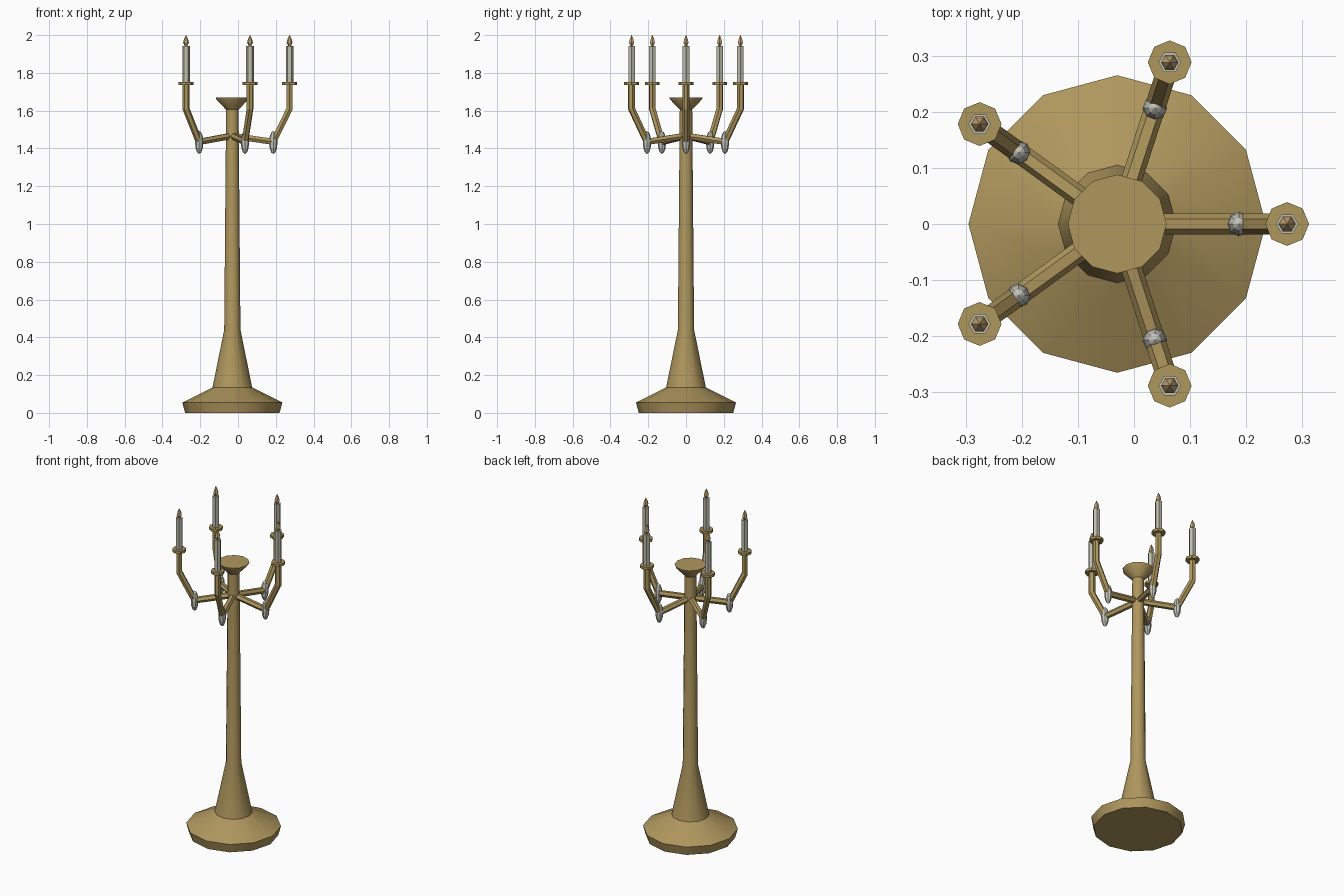
import bpy, math
from mathutils import Vector, Matrix

cube = bpy.data.objects.get("Cube")
if cube:
    bpy.data.objects.remove(cube, do_unlink=True)

CENTRE = Vector((-0.03, 0, 0))
ARM_REACH, ELBOW = 0.303, 0.217


def material(name, rgb):
    m = bpy.data.materials.new(name)
    m.use_nodes = True
    m.diffuse_color = (*rgb, 1)
    m.node_tree.nodes["Principled BSDF"].inputs["Base Color"].default_value = (*rgb, 1)
    return m


brass = material("brass", (0.43, 0.31, 0.11))
wax = material("pale wax", (0.52, 0.52, 0.43))
glass = material("crystal", (0.56, 0.56, 0.50))
flame = material("flame", (0.56, 0.37, 0.17))


def build(name, rings, mat, matrix, smooth=None):
    """Skin a list of vertex rings, capping both ends."""
    n = len(rings[0])
    verts = [p for ring in rings for p in ring]
    faces = [(k * n + i, k * n + (i + 1) % n, (k + 1) * n + (i + 1) % n, (k + 1) * n + i)
             for k in range(len(rings) - 1) for i in range(n)]
    faces.append(tuple(reversed(range(n))))
    faces.append(tuple(range(len(verts) - n, len(verts))))
    mesh = bpy.data.meshes.new(name)
    mesh.from_pydata(verts, [], faces)
    mesh.materials.append(mat)
    ob = bpy.data.objects.new(name, mesh)
    bpy.context.collection.objects.link(ob)
    ob.matrix_world = matrix
    if smooth:
        bpy.ops.object.select_all(action='DESELECT')
        ob.select_set(True)
        bpy.context.view_layer.objects.active = ob
        bpy.ops.object.shade_smooth_by_angle(angle=math.radians(smooth))
    return ob


def lathe(name, profile, sides, mat, matrix, smooth=None):
    """Turn a (radius, height) profile about the z axis."""
    rings = [[(r * math.cos(math.tau * i / sides), r * math.sin(math.tau * i / sides), z)
              for i in range(sides)] for r, z in profile]
    return build(name, rings, mat, matrix, smooth)


def tube(name, path, radius, mat, matrix):
    """Hexagonal tube with mitred bends along a path in the xz plane."""
    rings = []
    for i, p in enumerate(path):
        a = (p - path[max(i - 1, 0)]).normalized()
        b = (path[min(i + 1, len(path) - 1)] - p).normalized()
        t = (a + b).normalized()
        stretch = 1 / t.dot(a if a.length else b)
        up = Vector((-t.z, 0, t.x)) * stretch
        ring = []
        for k in range(6):
            ang = math.tau * k / 6
            ring.append(p + radius * (Vector((0, -math.cos(ang), 0)) + up * math.sin(ang)))
        rings.append(ring)
    return build(name, rings, mat, matrix)


# Turned stand: foot, flared stem, long column and dish top
lathe("stand", [(0.25, 0), (0.265, 0.055), (0.105, 0.135), (0.043, 0.44),
                (0.033, 1.605), (0.085, 1.66), (0.088, 1.67)],
      12, brass, Matrix.Translation(CENTRE), 32)

arm_path = [Vector((r, 0, z)) for r, z in
            ((0, 1.467), (ELBOW, 1.435), (ARM_REACH, 1.61), (ARM_REACH, 1.742))]

# Five branches, each with drip pan, candle, flame and hanging crystal
for n in range(5):
    spin = Matrix.Translation(CENTRE) @ Matrix.Rotation(math.tau * n / 5, 4, 'Z')
    tip = spin @ Matrix.Translation((ARM_REACH, 0, 0))
    # Upright parts keep the same orientation on every branch
    tip = Matrix.Translation(tip.translation)
    drop = Matrix.Translation((spin @ Matrix.Translation((ELBOW, 0, 1.432))).translation)
    tag = f"_{n + 1}"
    tube("arm" + tag, arm_path, 0.0185, brass, spin)
    lathe("drip_pan" + tag, [(0.039, 1.737), (0.039, 1.753)], 8, brass, tip)
    lathe("candle" + tag, [(0.02, 1.75), (0.02, 1.943)], 6, wax, tip)
    lathe("flame" + tag, [(0.007, 1.942), (0.0155, 1.96), (0.011, 1.978), (0.001, 2.0)],
          6, flame, tip)
    lathe("crystal" + tag, [(0.022 * max(math.sin(a), 0.03), -0.061 * math.cos(a))
                            for a in (math.pi * k / 6 for k in range(7))],
          8, glass, drop)
